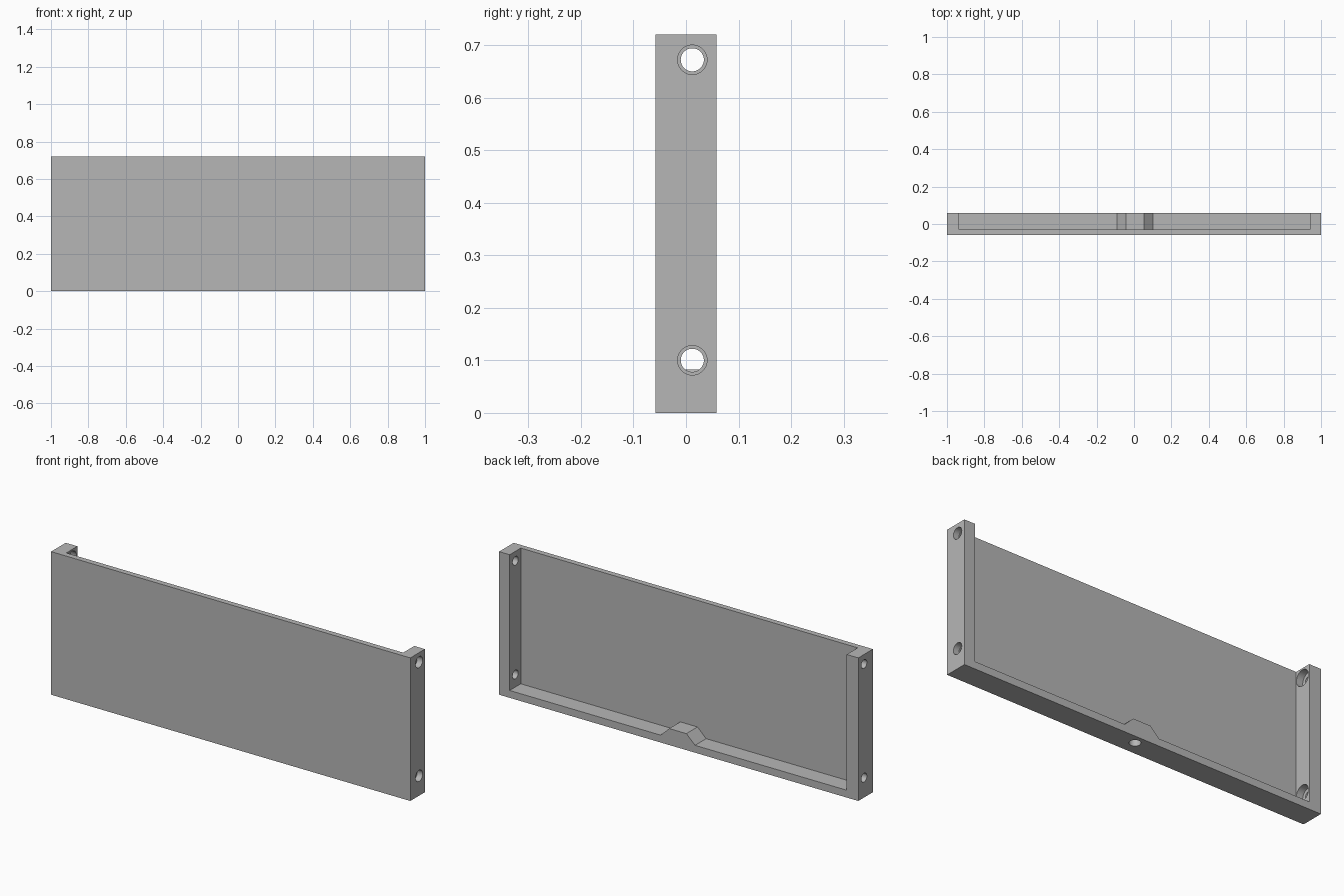
import bpy
import bmesh
import math
from mathutils import Matrix, Vector

default_cube = bpy.data.objects.get("Cube")
if default_cube:
    bpy.data.objects.remove(default_cube, do_unlink=True)

HALF_DEPTH = 0.058
HEIGHT = 0.72
PANEL_BACK = -0.03
HOLE_Y = 0.012

grey = bpy.data.materials.new("plain grey")
grey.use_nodes = True
colour = (0.47, 0.47, 0.47, 1)
grey.diffuse_color = colour
grey.node_tree.nodes["Principled BSDF"].inputs["Base Color"].default_value = colour


def add_object(name, bm):
    bmesh.ops.recalc_face_normals(bm, faces=bm.faces)
    mesh = bpy.data.meshes.new(name)
    bm.to_mesh(mesh)
    bm.free()
    mesh.materials.append(grey)
    obj = bpy.data.objects.new(name, mesh)
    bpy.context.collection.objects.link(obj)
    return obj


def prism(name, outline, y0, y1):
    """Extrude an x-z outline along y."""
    bm = bmesh.new()
    face = bm.faces.new([bm.verts.new((x, y0, z)) for x, z in outline])
    result = bmesh.ops.extrude_face_region(bm, geom=[face])
    verts = [v for v in result["geom"] if isinstance(v, bmesh.types.BMVert)]
    bmesh.ops.translate(bm, verts=verts, vec=(0, y1 - y0, 0))
    return add_object(name, bm)


def rod(name, start, end, radius):
    """Cylinder between two points."""
    start, end = Vector(start), Vector(end)
    axis = end - start
    turn = axis.to_track_quat("Z", "Y").to_matrix().to_4x4()
    bm = bmesh.new()
    bmesh.ops.create_cone(bm, cap_ends=True, segments=48, radius1=radius,
                          radius2=radius, depth=axis.length,
                          matrix=Matrix.Translation((start + end) / 2) @ turn)
    return add_object(name, bm)


def cut(target, cutter):
    cutter.hide_render = True
    mod = target.modifiers.new("cut", "BOOLEAN")
    mod.operation = "DIFFERENCE"
    mod.solver = "EXACT"
    mod.object = cutter
    bpy.context.view_layer.objects.active = target
    bpy.ops.object.modifier_apply(modifier=mod.name)
    bpy.data.objects.remove(cutter, do_unlink=True)


# Full block
tray = prism("open_top_panel", [(-1, 0), (1, 0), (1, HEIGHT), (-1, HEIGHT)],
             -HALF_DEPTH, HALF_DEPTH)

# Recess open to the back and top, with a raised boss in the bottom rail
recess = [(-0.935, 0.037), (-0.091, 0.037), (-0.043, 0.083), (0.053, 0.083),
          (0.101, 0.037), (0.941, 0.037), (0.941, 0.9), (-0.935, 0.9)]
cut(tray, prism("recess_cutter", recess, PANEL_BACK, 0.2))

# Stepped screw holes through both side walls
for z in (0.1, 0.672):
    for x0, x1, radius in ((0.9, 1.1, 0.022), (0.97, 1.1, 0.028),
                           (-1.1, -0.9, 0.022), (-0.97, -0.9, 0.04)):
        cut(tray, rod("hole_cutter", (x0, HOLE_Y, z), (x1, HOLE_Y, z), radius))

# Blind hole under the boss
cut(tray, rod("boss_hole_cutter", (0.005, HOLE_Y, -0.1), (0.005, HOLE_Y, 0.06), 0.026))

# Smooth hole walls, sharp edges elsewhere
bpy.ops.object.select_all(action="DESELECT")
tray.select_set(True)
bpy.context.view_layer.objects.active = tray
bpy.ops.object.shade_smooth_by_angle(angle=math.radians(30))
